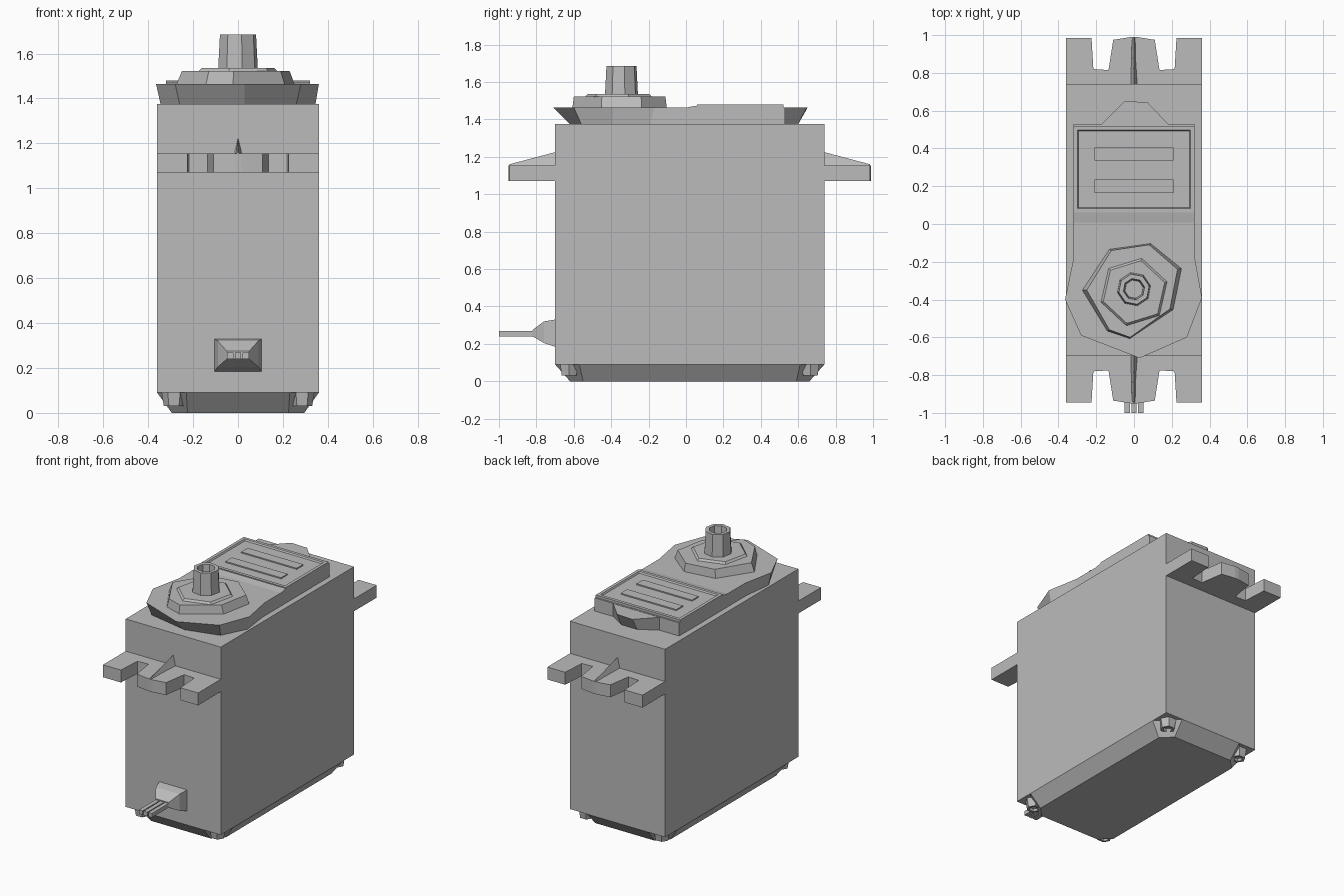
import bpy, bmesh
from math import cos, sin, tau

cube = bpy.data.objects.get("Cube")
if cube:
    bpy.data.objects.remove(cube, do_unlink=True)

grey = bpy.data.materials.new("plain grey plastic")
grey.use_nodes = True
COLOUR = (0.5, 0.5, 0.5, 1)
grey.diffuse_color = COLOUR
grey.node_tree.nodes["Principled BSDF"].inputs["Base Color"].default_value = COLOUR


def loft(name, *rings, dish=None):
    """Skin rings of equal length, cap both ends; dish = (inset, depth) sinks the last cap."""
    bm = bmesh.new()
    loops = [[bm.verts.new(p) for p in ring] for ring in rings]
    n = len(loops[0])
    for a, b in zip(loops, loops[1:]):
        for i in range(n):
            j = (i + 1) % n
            bm.faces.new((a[i], a[j], b[j], b[i]))
    bm.faces.new(loops[0][::-1])
    cap = bm.faces.new(loops[-1])
    bmesh.ops.recalc_face_normals(bm, faces=bm.faces[:])
    if dish:
        bmesh.ops.inset_region(bm, faces=[cap], thickness=dish[0])
        bmesh.ops.inset_region(bm, faces=[cap], thickness=0.008, depth=-dish[1])
    mesh = bpy.data.meshes.new(name)
    bm.to_mesh(mesh)
    bm.free()
    mesh.materials.append(grey)
    obj = bpy.data.objects.new(name, mesh)
    bpy.context.collection.objects.link(obj)
    return obj


def at(outline, z):
    return [(x, y, z) for x, y in outline]


def prism(name, outline, z0, z1, dish=None):
    return loft(name, at(outline, z0), at(outline, z1), dish=dish)


def box(name, x0, x1, y0, y1, z0, z1, dish=None):
    return prism(name, [(x0, y0), (x1, y0), (x1, y1), (x0, y1)], z0, z1, dish)


def polygon(cx, cy, r, sides, turn=0):
    return [(cx + r * cos(turn + tau * i / sides), cy + r * sin(turn + tau * i / sides))
            for i in range(sides)]


def cut_corners(hx, y0, y1, c):
    return [(-hx + c, y0), (hx - c, y0), (hx, y0 + c), (hx, y1 - c),
            (hx - c, y1), (-hx + c, y1), (-hx, y1 - c), (-hx, y0 + c)]


# Main case and bevelled base with cut corners
box("case", -0.36, 0.36, -0.70, 0.74, 0.09, 1.375)
loft("base", at(cut_corners(0.36, -0.70, 0.74, 0.13), 0.09),
     at(cut_corners(0.295, -0.62, 0.66, 0.07), 0))

# Screws in the base corners
for side, sx in (("right", -1), ("left", 1)):
    for end, y in (("front", -0.625), ("back", 0.665)):
        loft("base_screw_" + end + "_" + side,
             at(polygon(sx * 0.285, y, 0.055, 6), 0.09),
             at(polygon(sx * 0.285, y, 0.045, 6), 0.03), dish=(0.015, 0.015))

# Slotted mounting flanges with a tapering centre rib
half = [(0.015, 0.25), (0.11, 0.235), (0.135, 0.075), (0.215, 0.08), (0.225, 0.245), (0.36, 0.245)]
tab = [(0.36, -0.01)] + half[::-1]
tab = tab + [(-x, y) for x, y in tab[::-1]]
for end, wall, d in (("front", -0.70, -1), ("back", 0.74, 1)):
    prism(end + "_flange", [(x, wall + d * y) for x, y in tab], 1.07, 1.155)
    loft(end + "_rib",
         [(-0.018, wall, 1.15), (0.018, wall, 1.15), (0, wall, 1.225)],
         [(-0.012, wall + d * 0.245, 1.15), (0.012, wall + d * 0.245, 1.15),
          (0, wall + d * 0.245, 1.16)])

# Top cover: rectangular at the back, faceted round the output shaft
cover_top = [(-0.32, 0.53), (-0.32, -0.18), (-0.365, -0.40), (-0.28, -0.59), (0.03, -0.71),
             (0.28, -0.60), (0.36, -0.39), (0.32, -0.17), (0.32, 0.53)]
cover_low = [(-0.32, 0.53), (-0.32, -0.20), (-0.345, -0.40), (-0.26, -0.56), (0.03, -0.62),
             (0.26, -0.56), (0.345, -0.39), (0.32, -0.19), (0.32, 0.53)]
loft("top_cover", at(cover_low, 1.375), at(cover_top, 1.465))
loft("back_lobe", at([(0.18, 0.5), (0.18, 0.53), (0.07, 0.60), (-0.05, 0.60), (-0.17, 0.53), (-0.17, 0.5)], 1.375),
     at([(0.18, 0.5), (0.18, 0.53), (0.07, 0.645), (-0.05, 0.65), (-0.17, 0.53), (-0.17, 0.5)], 1.463))

# Raised label panel with a sunken field and two plain bars
loft("panel_ramp", *[[(x, -0.02, 1.46), (x, 0.065, 1.46), (x, 0.065, 1.475)] for x in (-0.32, 0.32)])
box("label_panel", -0.32, 0.32, 0.06, 0.52, 1.46, 1.481, dish=(0.03, 0.01))
for name, y in (("lower_label_bar", 0.20), ("upper_label_bar", 0.37)):
    box(name, -0.21, 0.21, y - 0.035, y + 0.035, 1.471, 1.479)

# Output boss, collar and hollow shaft
boss = [(-0.25, -0.35), (-0.13, -0.56), (-0.02, -0.60), (0.19, -0.45),
        (0.23, -0.24), (0.08, -0.11), (-0.12, -0.14)]
boss_foot = [(x * 1.1, -0.35 + (y + 0.35) * 1.03) for x, y in boss]
loft("output_boss", at(boss_foot, 1.46), at(boss, 1.522))
loft("boss_collar", at(polygon(0, -0.36, 0.19, 6, 0.3), 1.515),
     at(polygon(0, -0.36, 0.17, 6, 0.3), 1.535))
loft("output_shaft", at(polygon(0, -0.345, 0.09, 8, 0.2), 1.53),
     at(polygon(0, -0.345, 0.082, 8, 0.2), 1.685), dish=(0.025, 0.10))

# Cable strain relief and three wires
loft("strain_relief", *[[(-w, y, lo), (w, y, lo), (w, y, hi), (-w, y, hi)] for w, y, lo, hi in
     ((0.105, -0.69, 0.185, 0.33), (0.105, -0.70, 0.185, 0.33),
      (0.09, -0.76, 0.205, 0.32), (0.05, -0.82, 0.24, 0.275))])
for name, x in (("right_wire", -0.035), ("middle_wire", 0), ("left_wire", 0.035)):
    box(name, x - 0.014, x + 0.014, -1.0, -0.80, 0.24, 0.268)
